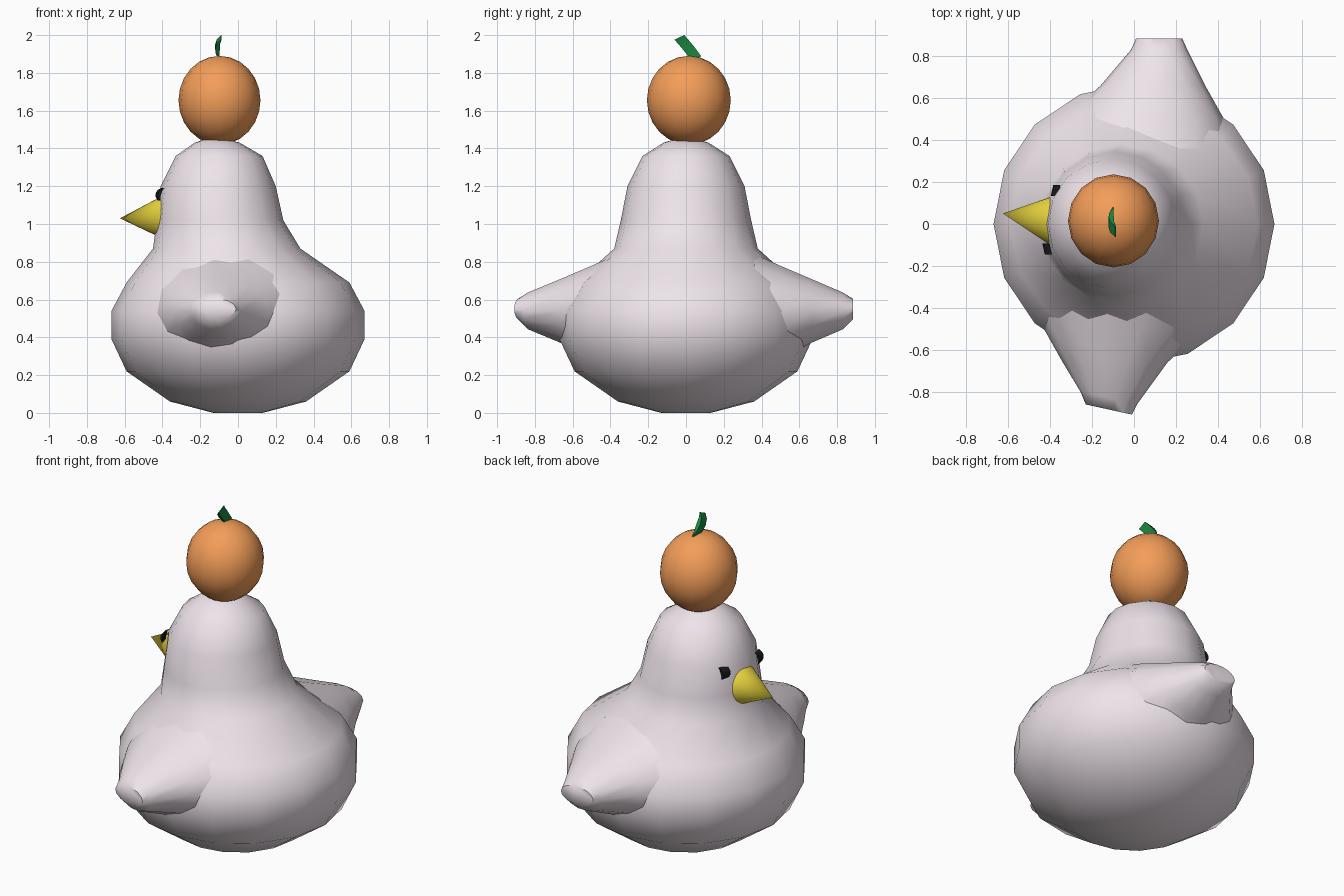
import bpy, bmesh, math
from mathutils import Vector

if "Cube" in bpy.data.objects:
    bpy.data.objects.remove(bpy.data.objects["Cube"])


def material(name, color):
    m = bpy.data.materials.new(name)
    m.diffuse_color = (*color, 1)
    m.use_nodes = True
    m.node_tree.nodes["Principled BSDF"].inputs["Base Color"].default_value = m.diffuse_color
    return m


WHITE = material("soft_white", (0.86, 0.78, 0.83))
ORANGE = material("orange", (0.90, 0.34, 0.10))
YELLOW = material("yellow", (0.83, 0.68, 0.05))
GREEN = material("green", (0.01, 0.25, 0.05))
BLACK = material("black", (0.01, 0.01, 0.01))


def finish(name, bm, mat, angle=60):
    bmesh.ops.recalc_face_normals(bm, faces=bm.faces)
    me = bpy.data.meshes.new(name)
    bm.to_mesh(me)
    bm.free()
    for p in me.polygons:
        p.use_smooth = True
    me.set_sharp_from_angle(angle=math.radians(angle))
    me.materials.append(mat)
    ob = bpy.data.objects.new(name, me)
    bpy.context.collection.objects.link(ob)
    return ob


def loft(name, rings, mat, angle=60):
    bm = bmesh.new()
    loops = [[bm.verts.new(p) for p in ring] for ring in rings]
    n = len(loops[0])
    for a, b in zip(loops, loops[1:]):
        for i in range(n):
            j = (i + 1) % n
            bm.faces.new((a[i], a[j], b[j], b[i]))
    bm.faces.new(loops[0])
    bm.faces.new(loops[-1])
    return finish(name, bm, mat, angle)


def circle(n):
    return [(math.cos(2 * math.pi * i / n), math.sin(2 * math.pi * i / n)) for i in range(n)]


# Body and head: z, centre x, radius x, radius y
PROFILE = [
    (0.0, 0.0, 0.13, 0.13), (0.06, 0.0, 0.36, 0.36), (0.22, 0.0, 0.59, 0.59),
    (0.39, 0.0, 0.67, 0.67), (0.54, 0.0, 0.67, 0.67), (0.69, 0.0, 0.59, 0.58),
    (0.87, -0.06, 0.39, 0.38), (1.02, -0.095, 0.335, 0.345),
    (1.2, -0.105, 0.305, 0.31), (1.36, -0.10, 0.23, 0.23),
    (1.43, -0.11, 0.12, 0.12), (1.455, -0.12, 0.04, 0.04),
]
loft("body", [[(cx + rx * c, ry * s, z) for c, s in circle(16)]
              for z, cx, rx, ry in PROFILE], WHITE)

# Wings: y, centre x, half width, centre z, half height; second is turned half round
WING = [
    (0.36, 0.02, 0.45, 0.53, 0.32), (0.50, 0.05, 0.38, 0.53, 0.255),
    (0.66, 0.09, 0.25, 0.54, 0.175), (0.83, 0.12, 0.135, 0.54, 0.10),
    (0.885, 0.12, 0.11, 0.55, 0.055),
]
for name, s, skew in (("back_wing", 1, 0.0), ("front_wing", -1, -0.22)):
    loft(name, [[(s * (cx + hw * c), s * (y + skew * hw * c * (y > 0.8)), cz + hh * k)
                 for c, k in circle(14)] for y, cx, hw, cz, hh in WING], WHITE)

# Fruit on the head
bm = bmesh.new()
bmesh.ops.create_uvsphere(bm, u_segments=16, v_segments=12, radius=1)
bmesh.ops.scale(bm, vec=(0.217, 0.222, 0.235), verts=bm.verts)
bmesh.ops.translate(bm, vec=(-0.098, 0.015, 1.655), verts=bm.verts)
finish("fruit", bm, ORANGE)

# Beak
base, tip = Vector((-0.39, 0.02, 1.035)), Vector((-0.625, 0.05, 1.03))
bm = bmesh.new()
bmesh.ops.create_cone(bm, cap_ends=True, segments=32, radius1=0.118, radius2=0,
                      depth=(tip - base).length)
beak = finish("beak", bm, YELLOW, 40)
beak.rotation_mode = 'QUATERNION'
beak.rotation_quaternion = Vector((0, 0, 1)).rotation_difference(tip - base)
beak.location = (base + tip) / 2


def crescent(name, path, width, thick, mat):
    # curved strip, thickest in the middle
    w, rings = Vector(width), []
    for i, p in enumerate(path):
        p = Vector(p)
        t = Vector((0.003 + thick * math.sin(math.pi * i / (len(path) - 1)), 0, 0))
        rings.append([p - w, p - w + t, p + w + t, p + w])
    loft(name, rings, mat, 40)


# Stem
crescent("stem", [(-0.10, 0.055, 1.875), (-0.117, 0.03, 1.91), (-0.121, 0.008, 1.938),
                  (-0.113, -0.015, 1.965), (-0.09, -0.035, 1.988)],
         (0, 0.026, 0.012), 0.022, GREEN)

# Eyes
for name, x, y in (("front_eye", -0.415, -0.12), ("back_eye", -0.375, 0.16)):
    crescent(name, [(x - 0.005, y, 1.125), (x - 0.016, y, 1.145), (x - 0.014, y, 1.165),
                    (x - 0.004, y, 1.18), (x + 0.015, y, 1.19)],
             (0.006 if y > 0 else -0.006, 0.026, 0), 0.016, BLACK)
